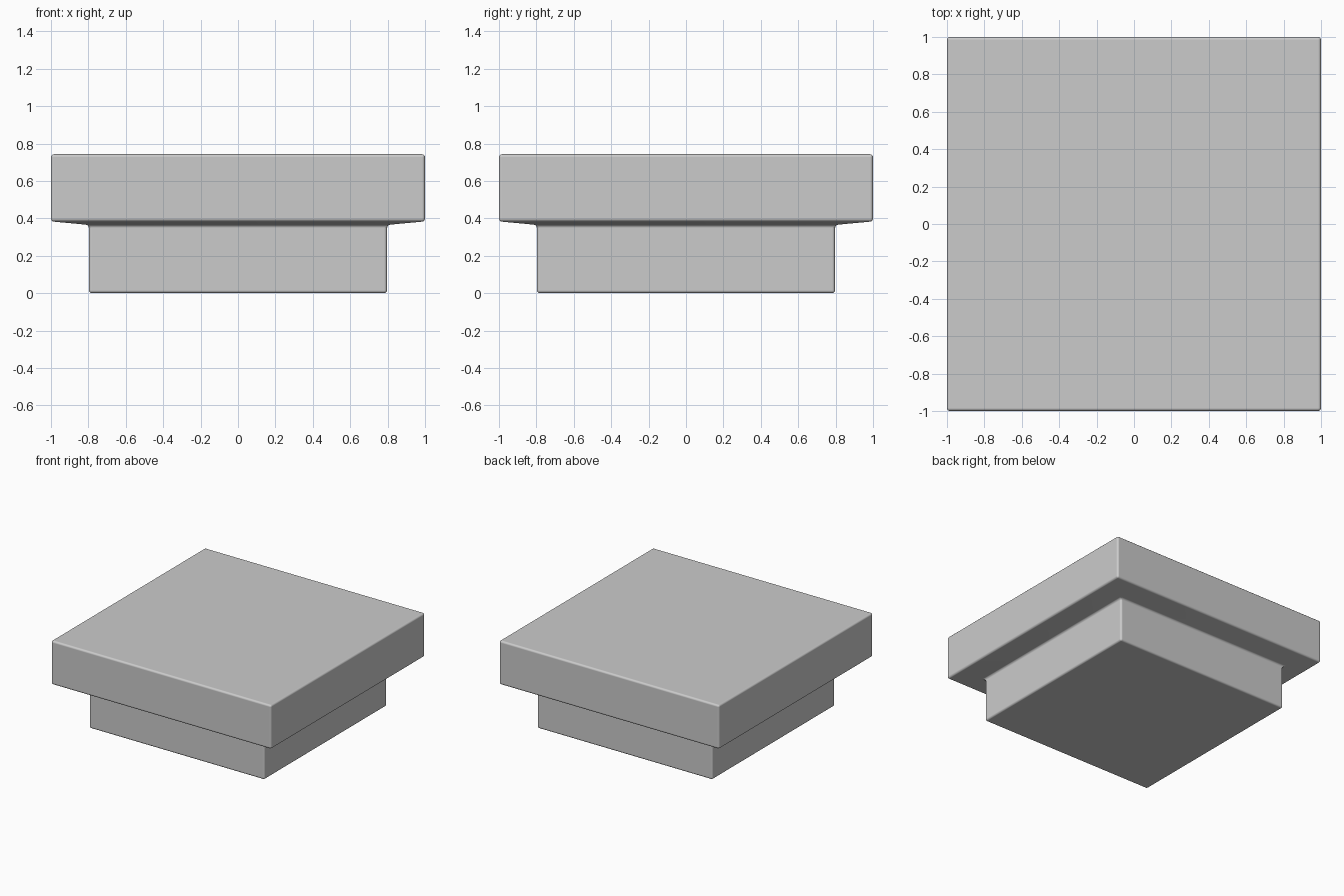
import bpy, bmesh

if "Cube" in bpy.data.objects:
    bpy.data.objects.remove(bpy.data.objects["Cube"])

# Square cross-sections from bottom to top: (half width, height)
PROFILE = [(0.797, 0.0), (0.797, 0.365), (1.0, 0.384), (1.0, 0.743)]

# Stepped cap: narrow plug below, wide plate above with a slightly sloped underside
bm = bmesh.new()
rings = [[bm.verts.new((sx * r, sy * r, z))
          for sx, sy in ((-1, -1), (1, -1), (1, 1), (-1, 1))]
         for r, z in PROFILE]
for low, high in zip(rings, rings[1:]):
    for i in range(4):
        j = (i + 1) % 4
        bm.faces.new((low[i], low[j], high[j], high[i]))
bm.faces.new(rings[0][::-1])
bm.faces.new(rings[-1])
bmesh.ops.recalc_face_normals(bm, faces=bm.faces[:])

mesh = bpy.data.meshes.new("stepped_cap")
bm.to_mesh(mesh)
bm.free()
cap = bpy.data.objects.new("stepped_cap", mesh)
bpy.context.collection.objects.link(cap)

# Small rounded edges
bevel = cap.modifiers.new("rounded_edges", 'BEVEL')
bevel.width = 0.016
bevel.segments = 3
bevel.limit_method = 'ANGLE'
bevel.angle_limit = 0.6
bevel.harden_normals = True

bpy.context.view_layer.objects.active = cap
cap.select_set(True)
bpy.ops.object.shade_smooth()
